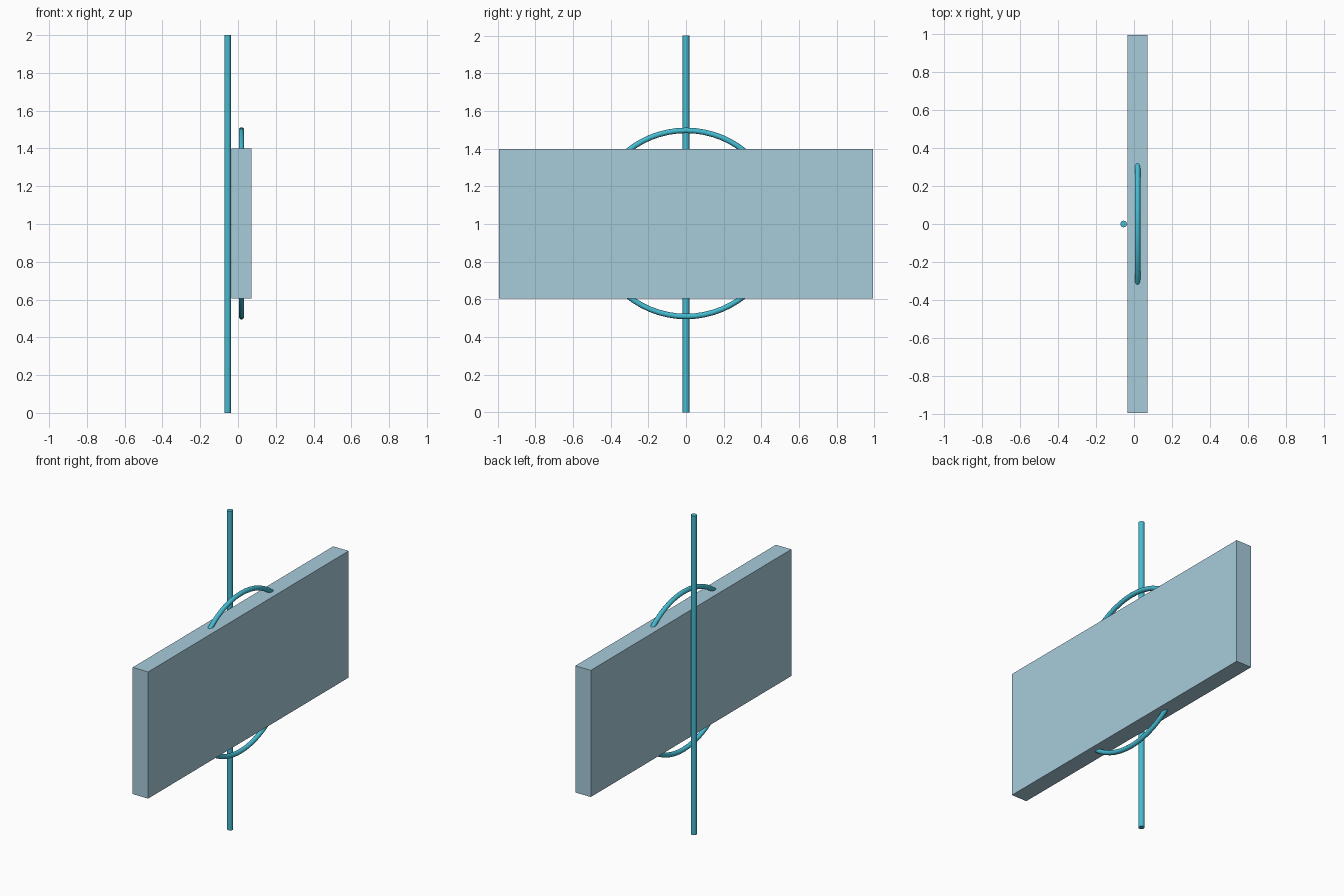
import bpy
import math

if "Cube" in bpy.data.objects:
    bpy.data.objects.remove(bpy.data.objects["Cube"])


def material(name, color):
    m = bpy.data.materials.new(name)
    m.diffuse_color = (*color, 1.0)
    m.use_nodes = True
    m.node_tree.nodes["Principled BSDF"].inputs["Base Color"].default_value = m.diffuse_color
    return m


def finish(name, mat, smooth=False):
    ob = bpy.context.object
    ob.name = name
    ob.data.materials.append(mat)
    if smooth:
        bpy.ops.object.shade_smooth_by_angle(angle=math.radians(40))
    return ob


PANEL_X = 0.0185
teal = material("teal", (0.06, 0.50, 0.64))
pale_blue = material("pale_blue", (0.39, 0.60, 0.71))

# Upright pole just behind the panel
bpy.ops.mesh.primitive_cylinder_add(vertices=16, radius=0.0175, depth=2.0,
                                    location=(-0.055, 0, 1.0))
finish("pole", teal, smooth=True)

# Ring through the middle of the panel, showing above and below it
bpy.ops.mesh.primitive_torus_add(major_radius=0.494, minor_radius=0.0145,
                                 major_segments=64, minor_segments=12,
                                 location=(PANEL_X, 0, 1.003),
                                 rotation=(0, math.pi / 2, 0))
finish("ring", teal, smooth=True)

# Flat rectangular panel
bpy.ops.mesh.primitive_cube_add(size=1, location=(PANEL_X, 0, 1.002))
panel = finish("panel", pale_blue)
panel.scale = (0.107, 1.986, 0.794)
bpy.ops.object.transform_apply(location=False, rotation=False, scale=True)
